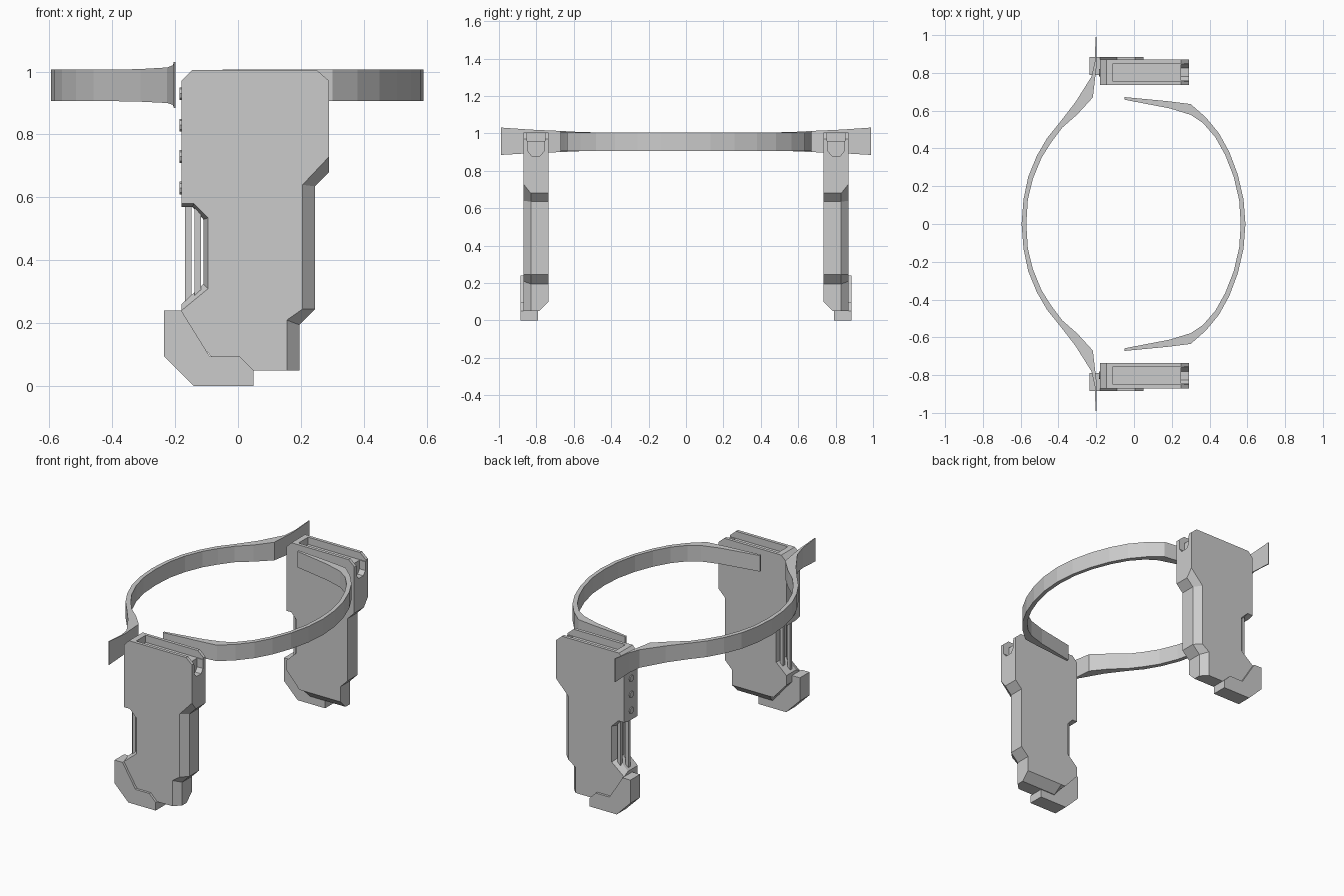
import bpy, bmesh, math
from mathutils import Matrix

if "Cube" in bpy.data.objects:
    bpy.data.objects.remove(bpy.data.objects["Cube"])


def make_object(name, bm):
    bmesh.ops.recalc_face_normals(bm, faces=bm.faces)
    me = bpy.data.meshes.new(name)
    bm.to_mesh(me)
    bm.free()
    ob = bpy.data.objects.new(name, me)
    bpy.context.collection.objects.link(ob)
    return ob


def loft(name, rings):
    """Closed solid through rings of 3D points with equal counts."""
    bm = bmesh.new()
    vs = [[bm.verts.new(p) for p in r] for r in rings]
    n = len(rings[0])
    for a, b in zip(vs, vs[1:]):
        for i in range(n):
            j = (i + 1) % n
            bm.faces.new((a[i], a[j], b[j], b[i]))
    bm.faces.new(vs[0])
    bm.faces.new(vs[-1])
    return make_object(name, bm)


def box(name, x, y, z):
    return loft(name, [[(x[0], yy, z[0]), (x[1], yy, z[0]), (x[1], yy, z[1]), (x[0], yy, z[1])] for yy in y])


def mirror_y(ob):
    ob.modifiers.new("Mirror", 'MIRROR').use_axis = (False, True, False)


def cut(ob, cutter):
    m = ob.modifiers.new("Cut", 'BOOLEAN')
    m.operation = 'DIFFERENCE'
    m.solver = 'EXACT'
    m.object = cutter
    bpy.context.view_layer.objects.active = ob
    bpy.ops.object.modifier_apply(modifier=m.name)
    bpy.data.objects.remove(cutter)


# Holster body: full outline, with a smaller outline on the outer face
top = [(-.18, .97), (-.145, 1.005), (.25, 1.005), (.29, .97)]
full = top + [(.29, .68), (.245, .635), (.245, .245), (.195, .195), (.195, .05),
              (-.05, .05), (-.09, .1), (-.18, .2), (-.18, .26),
              (-.11, .325), (-.11, .53), (-.145, .57), (-.18, .57)]
outer = top + [(.29, .73), (.205, .64), (.205, .245), (.155, .21), (.155, .05),
               (-.05, .05), (-.09, .1), (-.18, .2), (-.18, .24),
               (-.095, .31), (-.095, .535), (-.14, .58), (-.18, .58)]
inner = [(x, max(z, .1)) for x, z in full]
inner[9] = (-.06, .1)
body = loft("holster_body", [[(x, y, z) for x, z in o] for y, o in
                             ((-.735, inner), (-.785, full), (-.83, full), (-.87, outer))])

# Top channel and the open notch at its end
cut(body, box("channel_cutter", (-.11, .4), (-.85, -.755), (.96, 1.1)))
notch = [(-.845, 1.1), (-.845, .905), (-.825, .88), (-.78, .88), (-.76, .905), (-.76, 1.1)]
cut(body, loft("notch_cutter", [[(x, y, z) for y, z in notch] for x in (.25, .4)]))
mirror_y(body)

# Toe clip wrapping the lower corner
clip = [(-.235, .24), (-.18, .24), (-.09, .095), (.005, .095), (.05, .05),
        (.05, 0), (-.14, 0), (-.235, .095)]
mirror_y(loft("toe_clip", [[(x, y, z) for x, z in clip] for y in (-.79, -.885)]))

# Grille bars inside the side recess
for i, (x, y) in enumerate(((-.158, -.80), (-.128, -.835), (-.128, -.77))):
    mirror_y(box(f"grille_bar_{i + 1}", (x - .01, x + .01), (y - .01, y + .01), (.25, .575)))

# Rivets down the edge
for i in range(4):
    bm = bmesh.new()
    mat = Matrix.Translation((-.178, -.80, .63 + .1 * i)) @ Matrix.Rotation(math.pi / 2, 4, 'Y')
    bmesh.ops.create_cone(bm, cap_ends=True, segments=8, radius1=.02, radius2=.02, depth=.016, matrix=mat)
    mirror_y(make_object(f"rivet_{i + 1}", bm))


def strap(name, half):
    """half: (outer x, outer y, inner x, inner y, flare) from the middle to one end."""
    pts = [(a, -b, c, -d, f) for a, b, c, d, f in half[:0:-1]] + half
    loft(name, [[(a, b, .906 - f * .85), (c, d, .906 - f * .85), (c, d, 1.006 + f), (a, b, 1.006 + f)]
                for a, b, c, d, f in pts])


# Rear strap with flared ends
strap("rear_strap", [(-.595, 0, -.57, 0, 0), (-.585, .13, -.562, .13, 0), (-.56, .25, -.535, .24, 0),
                     (-.515, .36, -.49, .35, 0), (-.46, .455, -.44, .43, 0), (-.395, .535, -.38, .51, 0),
                     (-.31, .645, -.30, .58, .002), (-.225, .78, -.218, .67, .007),
                     (-.207, .86, -.199, .83, .014), (-.204, .99, -.199, .99, .025)])

# Front strap with tapering tips
strap("front_strap", [(.59, 0, .565, 0, 0), (.58, .13, .557, .125, 0), (.55, .26, .528, .25, 0),
                      (.505, .38, .483, .365, 0), (.45, .48, .43, .46, 0), (.38, .565, .365, .535, 0),
                      (.30, .635, .30, .578, 0), (.18, .65, .19, .612, 0), (-.05, .672, -.05, .658, 0)])
